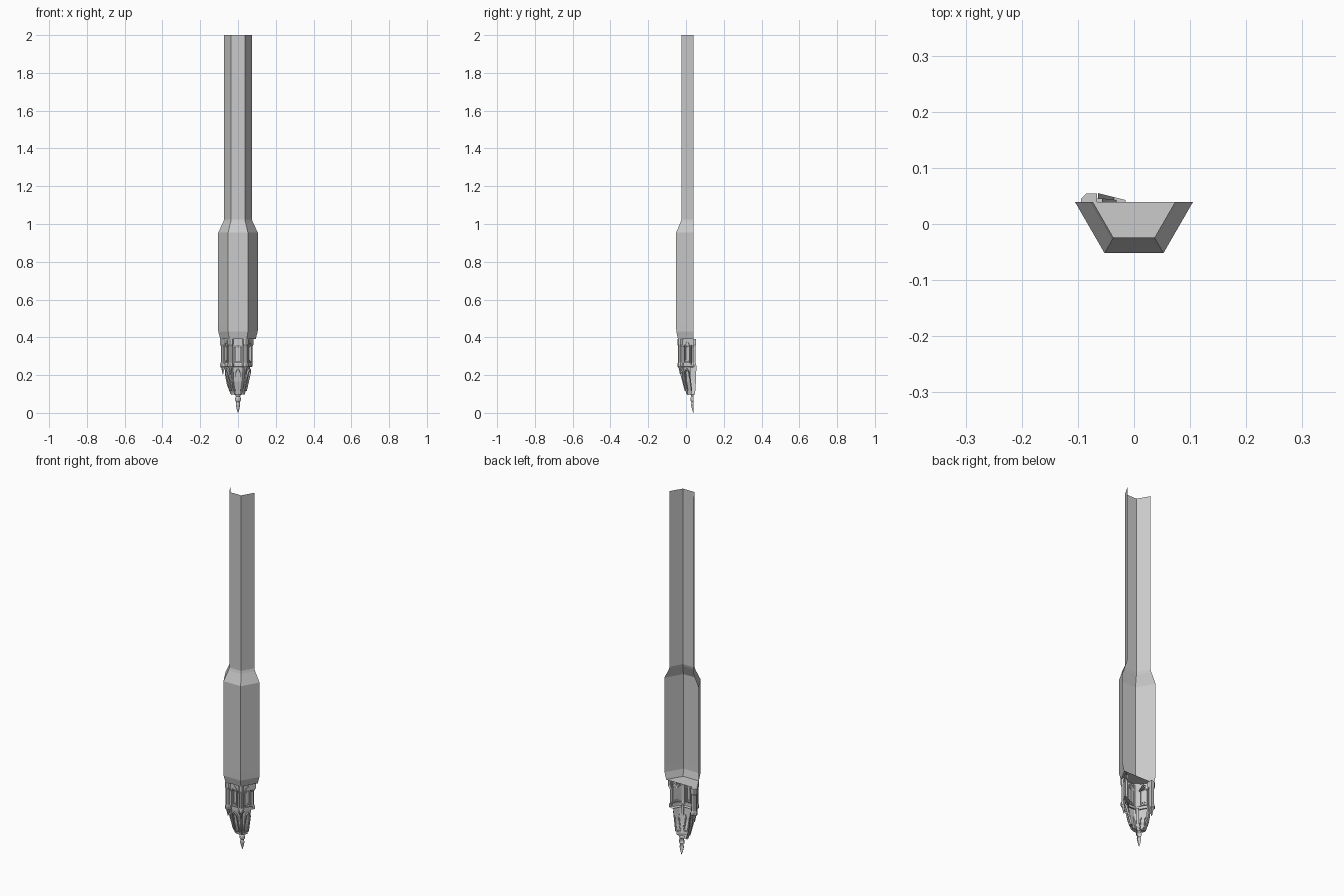
import bpy, bmesh
from math import radians, cos, sin, pi, sqrt

if "Cube" in bpy.data.objects:
    bpy.data.objects.remove(bpy.data.objects["Cube"])

CY = 0.039                      # y of the open cut plane (spire axis)
HEX = [180, 240, 300, 360]      # corners of the half hexagon


def add(name, bm):
    me = bpy.data.meshes.new(name)
    bmesh.ops.recalc_face_normals(bm, faces=bm.faces)
    bm.to_mesh(me)
    bm.free()
    ob = bpy.data.objects.new(name, me)
    bpy.context.collection.objects.link(ob)
    return ob


def polar(r, deg, side=0.0):
    a = radians(deg)
    return (r * cos(a) - side * sin(a), CY + r * sin(a) + side * cos(a))


def shell(name, profile, angles):
    """Open half-turn shell through (radius, z) rings."""
    bm = bmesh.new()
    rows = [[bm.verts.new((*polar(max(r, 0.0005), a), z)) for a in angles] for r, z in profile]
    for top, low in zip(rows, rows[1:]):
        for i in range(len(angles) - 1):
            bm.faces.new((top[i], top[i + 1], low[i + 1], low[i]))
    return add(name, bm)


def column(name, deg, sections):
    """Chamfered pier at an angle; sections are (radius, depth, half width, z)."""
    bm = bmesh.new()
    rows = []
    for r, d, w, z in sections:
        pts = [(-d, -w), (d * .4, -w), (d, -w * .4), (d, w * .4), (d * .4, w), (-d, w)]
        rows.append([bm.verts.new((*polar(r + u, deg, v), z)) for u, v in pts])
    for a, b in zip(rows, rows[1:]):
        for i in range(6):
            j = (i + 1) % 6
            bm.faces.new((a[i], a[j], b[j], b[i]))
    bm.faces.new(rows[0])
    bm.faces.new(rows[-1])
    return add(name, bm)


def lancet(w, z0, z1):
    """Pointed arch outline, (side, z)."""
    s = z1 - w * 1.8
    half = [(w, z0), (w, s), (w * .86, s + w * .7), (w * .5, s + w * 1.35)]
    return half + [(0, z1)] + [(-x, z) for x, z in reversed(half)]


def window(name, deg, w, z0, z1, rim, r_of_z, proud):
    """Raised arch frame on a face."""
    bm = bmesh.new()
    out, inn = lancet(w, z0, z1), lancet(w - rim, z0 + rim, z1 - rim * 1.7)
    loops = []
    for pts, p in ((out, -.002), (out, proud), (inn, proud), (inn, -.002)):
        loops.append([bm.verts.new((*polar(r_of_z(z) + p, deg, x), z)) for x, z in pts])
    n = len(out)
    for a, b in zip(loops, loops[1:]):
        for i in range(n):
            j = (i + 1) % n
            bm.faces.new((a[i], a[j], b[j], b[i]))
    return add(name, bm)


# main shaft with shoulder and swollen body, closed underneath
shell("shaft_and_body", [(.073, 2), (.073, 1.025), (.078, 1.01), (.105, .955), (.105, .47),
                         (.1045, .43), (.094, .392), (0, .392)], HEX)

# upper tier wall with cornice
shell("upper_tier", [(.082, .392), (.082, .36), (.072, .345), (.072, .27),
                     (.077, .262), (.077, .245), (.058, .24)], HEX)

# lower tier: broad ribs at corners with flat bays between
ribbed = [d for a in HEX[:3] for d in (a - 14, a + 14)] + [346]
shell("lower_tier", [(.066, .25), (.062, .21), (.056, .165), (.042, .12), (.037, .098),
                     (.016, .098)], ribbed)

# bottom finial
shell("finial", [(.016, .10), (.011, .088), (.015, .078), (.015, .066), (.010, .058),
                 (.012, .042), (.007, .02), (0, 0)], [180, 210, 240, 270, 300, 330, 360])


def lower_r(z):
    return .034 + (z - .10) * (.062 - .034) / .11


for k in range(3):
    corner, face = 180 + 60 * k, 210 + 60 * k
    # corner piers with hanging pinnacles
    column(f"pier_{k}", corner, [(.080, .0145, .015, .392), (.080, .0145, .015, .365),
                                 (.080, .011, .011, .352), (.080, .011, .011, .268),
                                 (.080, .0145, .0145, .26), (.080, .0145, .0145, .245),
                                 (.080, .008, .008, .237), (.080, .0015, .0015, .203)])
    # slim ribs below the piers
    column(f"rib_{k}", corner, [(.064, .008, .006, .25), (.059, .008, .006, .19),
                                (.052, .007, .005, .15), (.037, .005, .004, .105),
                                (.033, .002, .001, .095)])
    # arched windows of both tiers
    window(f"upper_window_{k}", face, .020, .265, .382, .006, lambda z: .0625, .012)
    window(f"inner_window_{k}", face, .011, .278, .362, .003, lambda z: .0625, .006)
    window(f"lower_window_{k}", face, .014, .115, .235, .0045, lower_r, .008)
    # small mullion down each upper bay
    for s in (-1, 1):
        bm = bmesh.new()
        bmesh.ops.create_cube(bm, size=1)
        for v in bm.verts:
            x, y = polar(.066 + v.co.x * .012, face, s * .0255 + v.co.y * .005)
            v.co = (x, y, .318 + v.co.z * .13)
        add(f"bay_post_{k}_{'l' if s < 0 else 'r'}", bm)
